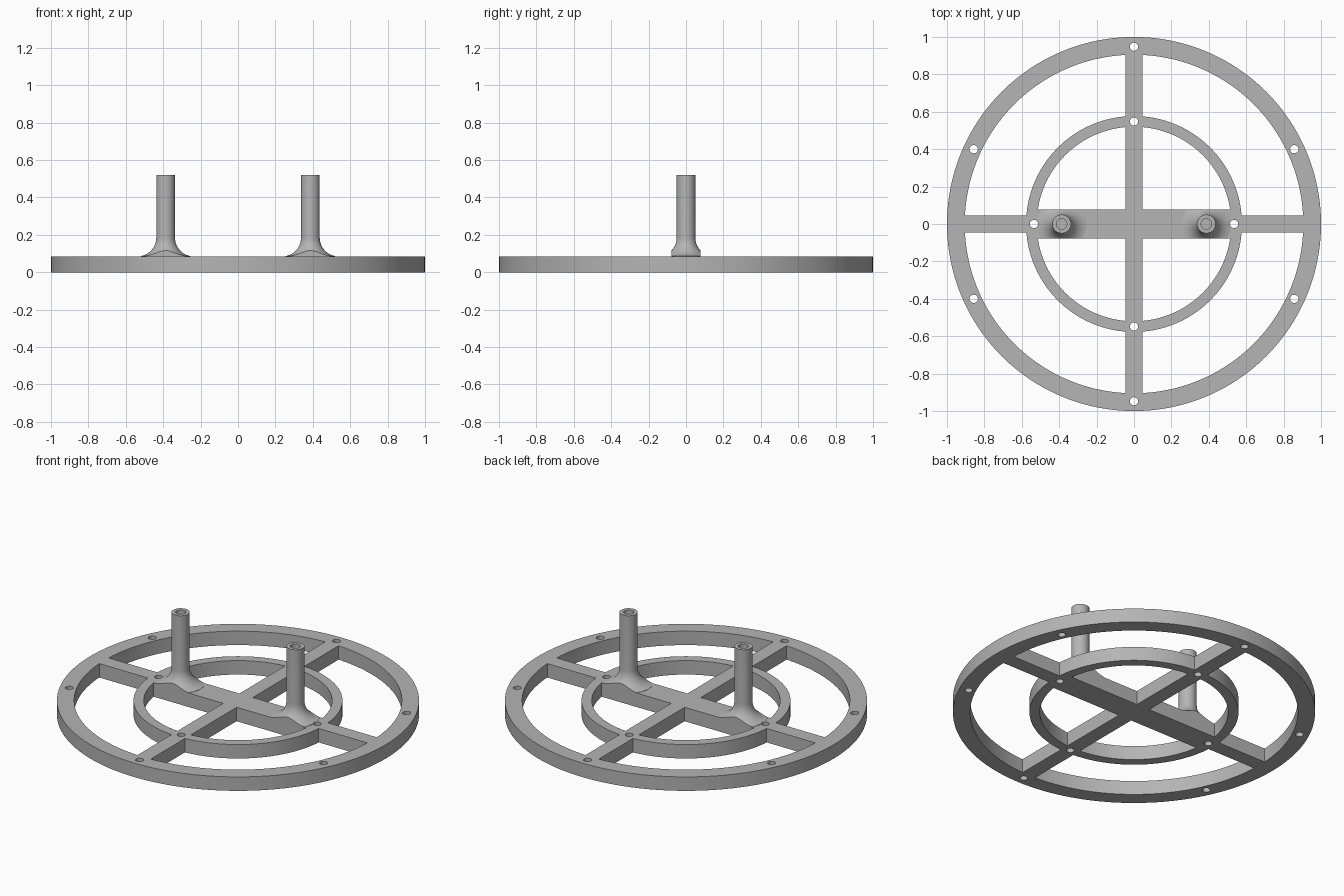
import bpy
import bmesh
from math import sin, cos, asin, acos, pi, radians, sqrt

THICK = 0.085        # plate thickness
SPOKE = 0.045        # half width of the spokes
BAR = 0.078          # half width of the central bar
POST_X = 0.387

if "Cube" in bpy.data.objects:
    bpy.data.objects.remove(bpy.data.objects["Cube"])

grey = bpy.data.materials.new("plain_grey")
grey.use_nodes = True
grey.diffuse_color = (0.46, 0.46, 0.46, 1)
grey.node_tree.nodes["Principled BSDF"].inputs["Base Color"].default_value = (0.46, 0.46, 0.46, 1)


def make(name, bm):
    bmesh.ops.recalc_face_normals(bm, faces=bm.faces)
    mesh = bpy.data.meshes.new(name)
    bm.to_mesh(mesh)
    bm.free()
    mesh.materials.append(grey)
    obj = bpy.data.objects.new(name, mesh)
    bpy.context.collection.objects.link(obj)
    return obj


def prism(bm, points, z0, z1):
    low = [bm.verts.new((x, y, z0)) for x, y in points]
    high = [bm.verts.new((x, y, z1)) for x, y in points]
    bm.faces.new(low[::-1])
    bm.faces.new(high)
    n = len(points)
    for i in range(n):
        j = (i + 1) % n
        bm.faces.new((low[i], low[j], high[j], high[i]))


def arc(r, a0, a1, n):
    return [(r * cos(a0 + (a1 - a0) * i / n), r * sin(a0 + (a1 - a0) * i / n)) for i in range(n + 1)]


def circle(r, n, cx=0, cy=0):
    return [(cx + x, cy + y) for x, y in arc(r, 0, 2 * pi, n)[:-1]]


def boolean(obj, tool, operation):
    tool.hide_render = True
    mod = obj.modifiers.new(operation.lower(), 'BOOLEAN')
    mod.operation = operation
    mod.solver = 'EXACT'
    mod.object = tool
    bpy.ops.object.select_all(action='DESELECT')
    bpy.context.view_layer.objects.active = obj
    obj.select_set(True)
    bpy.ops.object.modifier_apply(modifier=mod.name)


def smooth(obj):
    bpy.ops.object.select_all(action='DESELECT')
    bpy.context.view_layer.objects.active = obj
    obj.select_set(True)
    bpy.ops.object.shade_smooth_by_angle(angle=radians(30))


def pocket(r, half_y):
    # arc of radius r between the two spoke edges
    return arc(r, asin(half_y / r), acos(SPOKE / r), 40)


# Windows between rings and spokes, mirrored into four quadrants
bm = bmesh.new()
outer_window = pocket(0.905, SPOKE) + pocket(0.577, SPOKE)[::-1]
inner_window = pocket(0.52, BAR) + [(SPOKE, BAR)]
for sx in (-1, 1):
    for sy in (-1, 1):
        for shape in (outer_window, inner_window):
            prism(bm, [(sx * x, sy * y) for x, y in shape], -0.1, 0.2)
windows = make("window_cutter", bm)

# Screw holes
bm = bmesh.new()
for s in (-1, 1):
    spots = [(0, s * 0.948), (s * 0.857, 0.4), (s * 0.857, -0.4), (s * 0.535, 0), (0, s * 0.548)]
    for x, y in spots:
        prism(bm, circle(0.022, 24, x, y), -0.1, 0.2)
holes = make("hole_cutter", bm)

# Wheel plate
bm = bmesh.new()
prism(bm, circle(1, 160), 0, THICK)
plate = make("ring_plate", bm)
boolean(plate, windows, 'DIFFERENCE')
boolean(plate, holes, 'DIFFERENCE')
smooth(plate)

# Hollow posts with a flared foot trimmed to the bar width
foot = [(0.15 - 0.1 * sin(a), 0.185 - 0.1 * cos(a)) for a in (radians(10 + 8 * i) for i in range(11))]
profile = [(0, THICK), (foot[0][0], THICK)] + foot + [(0.05, 0.52), (0.028, 0.52), (0.028, 0.42), (0, 0.42)]
for side, name in ((1, "left_post"), (-1, "right_post")):
    bm = bmesh.new()
    cx = side * POST_X
    chain = [bm.verts.new((cx + r, 0, z)) for r, z in profile]
    edges = [bm.edges.new(pair) for pair in zip(chain, chain[1:])]
    bmesh.ops.spin(bm, geom=chain + edges, cent=(cx, 0, 0), axis=(0, 0, 1), angle=2 * pi, steps=48)
    bmesh.ops.remove_doubles(bm, verts=bm.verts, dist=0.0001)
    post = make(name, bm)
    bm = bmesh.new()
    prism(bm, [(cx - 1, -BAR), (cx + 1, -BAR), (cx + 1, BAR), (cx - 1, BAR)], 0, 1)
    trim = make("trim_box", bm)
    boolean(post, trim, 'INTERSECT')
    boolean(post, holes, 'DIFFERENCE')
    smooth(post)
    bpy.data.objects.remove(trim)

for cutter in (windows, holes):
    bpy.data.objects.remove(cutter)
